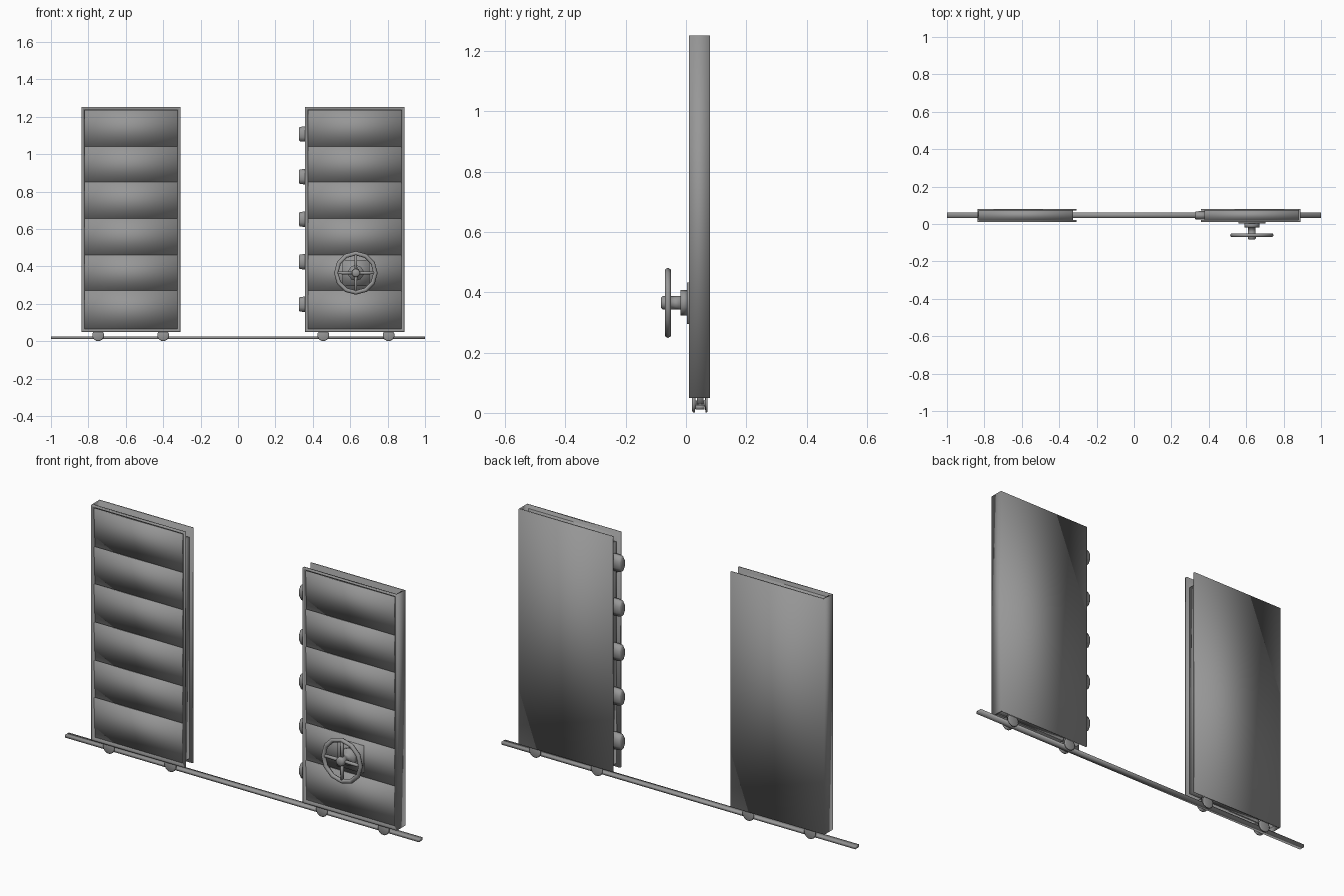
import bpy, bmesh, math
from mathutils import Matrix, Vector

if "Cube" in bpy.data.objects:
    bpy.data.objects.remove(bpy.data.objects["Cube"])


def finish(name, bm):
    """Make a fully smooth-shaded object from a bmesh."""
    bmesh.ops.recalc_face_normals(bm, faces=bm.faces[:])
    for f in bm.faces:
        f.smooth = True
    me = bpy.data.meshes.new(name)
    bm.to_mesh(me)
    bm.free()
    ob = bpy.data.objects.new(name, me)
    bpy.context.collection.objects.link(ob)
    return ob


def box(name, x, y, z):
    bm = bmesh.new()
    size = (abs(x[1] - x[0]), y[1] - y[0], z[1] - z[0])
    mid = (sum(x) / 2, sum(y) / 2, sum(z) / 2)
    bmesh.ops.create_cube(bm, size=1,
                          matrix=Matrix.Translation(mid) @ Matrix.Diagonal((*size, 1)))
    return finish(name, bm)


def prism(points, vec):
    """Extrude a flat outline along a vector."""
    bm = bmesh.new()
    face = bm.faces.new([bm.verts.new(p) for p in points])
    ext = bmesh.ops.extrude_face_region(bm, geom=[face])
    bmesh.ops.translate(bm, vec=vec,
                        verts=[v for v in ext["geom"] if isinstance(v, bmesh.types.BMVert)])
    bmesh.ops.recalc_face_normals(bm, faces=bm.faces[:])
    return bm


def lathe(name, place, profile, sides):
    """Turn (radius, distance) points about local z, then place the result."""
    bm = bmesh.new()
    rings = []
    for r, d in profile:
        rings.append([bm.verts.new(place @ Vector((r * math.cos(a), r * math.sin(a), d)))
                      for a in (2 * math.pi * (i + 0.5) / sides for i in range(sides))])
    for a, b in zip(rings, rings[1:]):
        for i in range(sides):
            bm.faces.new((a[i], a[i - 1], b[i - 1], b[i]))
    bm.faces.new(rings[0])
    bm.faces.new(rings[-1])
    return finish(name, bm)


def along_y(x, z):
    # local +z points to world +y
    return Matrix.Translation((x, 0, z)) @ Matrix.Rotation(-math.pi / 2, 4, 'X')


def door(side, outer, inner, wheels):
    s = 1 if inner > outer else -1          # direction towards the opening
    lo, hi = min(outer, inner), max(outer, inner)
    # channel-shaped shell with a framed recess in the front
    w = outer + s * 0.010
    outline = [(outer, 0.01), (inner, 0.01), (inner, 0.022), (w, 0.022),
               (w, 0.073), (inner, 0.073), (inner, 0.08), (outer, 0.08)]
    bm = prism([(x, y, 0.05) for x, y in outline], (0, 0, 1.202))
    front = min(bm.faces, key=lambda f: f.calc_center_median().y)
    bmesh.ops.inset_region(bm, faces=[front], thickness=0.012)
    bmesh.ops.inset_region(bm, faces=[front], thickness=0.010, depth=-0.0115)
    finish(f"{side}_door_shell", bm)
    # overlapping planks, each leaning inward towards its lower edge
    levels = [1.236, 1.04, 0.85, 0.655, 0.46, 0.27, 0.066]
    for n, (top, low) in enumerate(zip(levels, levels[1:])):
        pts = [(0.0115, top), (0.0225, top), (0.0225, low), (0.0195, low)]
        finish(f"{side}_door_slat_{n + 1}",
               prism([(lo + 0.016, y, z) for y, z in pts], (hi - lo - 0.032, 0, 0)))
    # recessed core between front and back
    box(f"{side}_door_core", (outer + s * 0.008, inner - s * 0.018), (0.0215, 0.0735), (0.07, 1.20))
    # grooved wheels riding on the track
    for i, x in enumerate(wheels):
        lathe(f"{side}_door_wheel_{i + 1}", along_y(x, 0.032),
              [(0.026, 0.020), (0.032, 0.023), (0.032, 0.029), (0.010, 0.032),
               (0.010, 0.062), (0.032, 0.065), (0.032, 0.070), (0.026, 0.072)], 12)
        box(f"{side}_door_wheel_mount_{i + 1}", (x - 0.012, x + 0.012), (0.036, 0.058), (0.03, 0.08))


box("floor_track", (-1, 1), (0.032, 0.062), (0.012, 0.026))
door("left", -0.838, -0.308, (-0.748, -0.400))
door("right", 0.89, 0.358, (0.456, 0.805))

# locking bolts on the meeting edge of the right door
for i in range(5):
    place = (Matrix.Translation((0, 0.046, 1.107 - 0.2275 * i)) @ Matrix.Diagonal((1, 0.55, 1, 1))
             @ Matrix.Rotation(math.pi / 2, 4, 'Y'))
    lathe(f"lock_bolt_{i + 1}", place,
          [(0.044, 0.40), (0.044, 0.348), (0.041, 0.330), (0.034, 0.325)], 8)

# handwheel: base plate, stepped shaft, rim and four spokes
HX, HZ, HY = 0.63, 0.365, -0.06
box("handwheel_plate", (HX - 0.072, HX + 0.072), (0.004, 0.02), (HZ - 0.07, HZ + 0.068))
lathe("handwheel_shaft", along_y(HX, HZ),
      [(0.042, 0.006), (0.042, -0.018), (0.022, -0.019), (0.022, -0.05), (0.024, -0.052),
       (0.022, -0.078), (0.016, -0.083)], 10)
bpy.ops.mesh.primitive_torus_add(location=(HX, HY, HZ), rotation=(math.pi / 2, 0, 0),
                                 major_radius=0.105, minor_radius=0.0115,
                                 major_segments=12, minor_segments=6)
bpy.context.object.name = "handwheel_rim"
bpy.ops.object.shade_smooth()
for i in range(4):
    lathe(f"handwheel_spoke_{i + 1}",
          Matrix.Translation((HX, HY, HZ)) @ Matrix.Rotation(i * math.pi / 2, 4, 'Y'),
          [(0.009, 0.005), (0.008, 0.105)], 6)

# dark grey metal on every part
grey = bpy.data.materials.new("grey_metal")
grey.diffuse_color = (0.31, 0.31, 0.31, 1)
grey.use_nodes = True
grey.node_tree.nodes["Principled BSDF"].inputs["Base Color"].default_value = grey.diffuse_color
for ob in bpy.context.scene.objects:
    ob.data.materials.append(grey)
